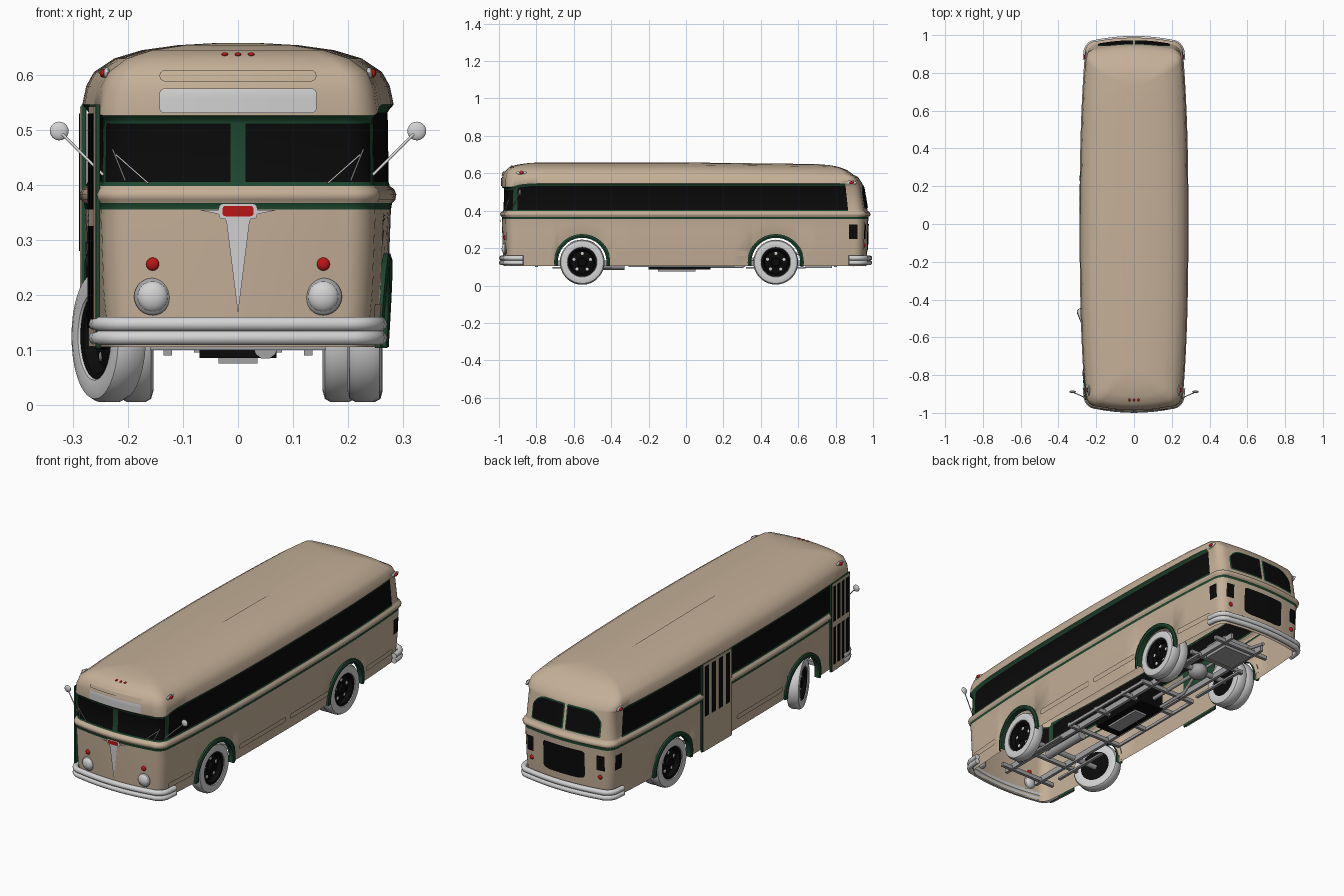
import bpy, bmesh, math
from mathutils import Vector, Matrix
from mathutils.bvhtree import BVHTree

if "Cube" in bpy.data.objects:
    bpy.data.objects.remove(bpy.data.objects["Cube"])

def material(name, rgb):
    m = bpy.data.materials.new(name)
    m.use_nodes = True
    m.diffuse_color = (*rgb, 1)
    m.node_tree.nodes["Principled BSDF"].inputs["Base Color"].default_value = (*rgb, 1)
    return m

TAN = material("tan paint", (0.55, 0.43, 0.31))
GREEN = material("dark green trim", (0.013, 0.065, 0.03))
BLACK = material("black glass", (0.003, 0.003, 0.003))
LIGHT = material("light grey", (0.65, 0.65, 0.65))
GREY = material("chassis grey", (0.36, 0.36, 0.37))
RED = material("red lamp", (0.5, 0.008, 0.008))

def finish(name, bm, mats, angle=35):
    bmesh.ops.recalc_face_normals(bm, faces=bm.faces)
    me = bpy.data.meshes.new(name)
    bm.to_mesh(me)
    for m in mats:
        me.materials.append(m)
    me.shade_smooth()
    me.set_sharp_from_angle(angle=math.radians(angle))
    ob = bpy.data.objects.new(name, me)
    bpy.context.collection.objects.link(ob)
    return ob

def box(name, x, y, z, mat):
    bm = bmesh.new()
    lo, hi = Vector((x[0], y[0], z[0])), Vector((x[1], y[1], z[1]))
    bmesh.ops.create_cube(bm, size=1, matrix=Matrix.Translation((lo + hi) / 2) @ Matrix.Diagonal((*(hi - lo), 1)))
    return finish(name, bm, [mat])

def ball(name, loc, size, mat):
    bm = bmesh.new()
    bmesh.ops.create_uvsphere(bm, u_segments=20, v_segments=12, radius=1,
                              matrix=Matrix.Translation(loc) @ Matrix.Diagonal((*size, 1)))
    return finish(name, bm, [mat], 60)

def tube(name, pts, r, mat):
    cu = bpy.data.curves.new(name, "CURVE")
    cu.dimensions, cu.bevel_depth, cu.bevel_resolution, cu.use_fill_caps = "3D", r, 3, True
    sp = cu.splines.new("POLY")
    sp.points.add(len(pts) - 1)
    for p, q in zip(sp.points, pts):
        p.co = (*q, 1)
    tmp = bpy.data.objects.new(name, cu)
    bm = bmesh.new()
    bpy.context.collection.objects.link(tmp)
    bm.from_mesh(tmp.evaluated_get(bpy.context.evaluated_depsgraph_get()).to_mesh())
    bpy.data.objects.remove(tmp)
    return finish(name, bm, [mat], 50)

def lathe(name, profile, mat, matrix, n=36):
    # Spins (radius, x) points around the x axis
    bm = bmesh.new()
    rings = [[bm.verts.new((x, r * math.cos(2 * math.pi * i / n), r * math.sin(2 * math.pi * i / n)))
              for i in range(n)] for r, x in profile]
    for a, b in zip(rings, rings[1:]):
        for i in range(n):
            bm.faces.new((a[i], a[i - 1], b[i - 1], b[i]))
    bmesh.ops.remove_doubles(bm, verts=bm.verts, dist=1e-5)
    bm.transform(matrix)
    return finish(name, bm, [mat], 40)

# Body shell: plan outline lofted through height rings
AXLES, WHEEL_Z, ARCH = (-0.555, 0.48), 0.125, 0.132

def side_u(y):
    return 1 - 0.1 * (abs(y) / 0.92) ** 2.5

def end_points(s):
    pts = [(u, s * (1 - 0.02 * (u / 0.7) ** 2)) for u in (0, 0.05, 0.2, 0.35, 0.5, 0.6)]
    for i in range(8):
        t = math.pi / 2 * i / 7
        pts.append((0.7 + 0.2 * math.sin(t), s * (0.92 + 0.06 * math.cos(t))))
    return pts

ys = {-0.9, -0.84, -0.78, -0.73, -0.3, -0.15, 0, 0.15, 0.25, 0.7, 0.78, 0.84, 0.885}
for c in AXLES:
    ys |= {c - ARCH - 0.001, c + ARCH + 0.001}
    ys |= {c + ARCH * math.cos(math.pi * i / 14) for i in range(15)}
half = end_points(-1) + [(side_u(y), y) for y in sorted(ys)] + end_points(1)[::-1]
loop = half + [(-u, y) for u, y in half[-2:0:-1]]

# z, half width, front length, rear length, band kind above the ring
RINGS = [(0.105, 0.262, 0.975, 0.965, "tan"), (0.2, 0.272, 0.98, 0.97, "tan"), (0.3, 0.276, 0.983, 0.972, "tan"),
         (0.355, 0.278, 0.985, 0.975, "green"), (0.367, 0.28, 0.985, 0.975, "tan"), (0.373, 0.286, 0.992, 0.985, "tan"),
         (0.383, 0.288, 0.994, 0.987, "tan"), (0.392, 0.284, 0.99, 0.982, "tan"), (0.398, 0.276, 0.978, 0.972, "frame"),
         (0.405, 0.274, 0.976, 0.97, "glass"), (0.532, 0.272, 0.972, 0.948, "frame"), (0.538, 0.276, 0.974, 0.946, "frame"),
         (0.546, 0.283, 0.984, 0.942, "tan"), (0.58, 0.276, 0.985, 0.92, "tan"), (0.605, 0.262, 0.975, 0.895, "tan"),
         (0.63, 0.225, 0.95, 0.86, "tan"), (0.645, 0.175, 0.91, 0.82, "tan"), (0.654, 0.11, 0.85, 0.78, "tan"),
         (0.658, 0.04, 0.79, 0.74, "tan")]

def place(u, y, ring):
    z, w, lf, lr, _ = ring
    end = lf if y < 0 else lr
    if z <= 0.355:
        zb = 0.105
        for c in AXLES:
            if abs(y - c) <= ARCH + 1e-6:
                zb = WHEEL_Z + math.sqrt(max(0, ARCH ** 2 - (y - c) ** 2))
        z = zb + (z - 0.105) / 0.25 * (0.355 - zb)
    elif 0.5 < z < 0.6:
        z -= 0.02 * min(1, max(0, (-y - 0.88) / 0.07)) * (0.5 if z > 0.56 else 1)
    elif z > 0.6:
        z -= 0.012 * max(0, y)
    if abs(y) > 0.7:
        y = math.copysign(0.7 + (abs(y) - 0.7) * (end - 0.7) / 0.3, y)
    return (w * u, y, z)

def paint(kind, u, y):
    if kind == "green":
        return 1
    if kind == "tan" or y > 0.885:
        return 0
    if kind == "frame":
        return 1
    return 2 if y > -0.915 or 0.05 < abs(u) < 0.88 else 1

bm = bmesh.new()
grid = [[bm.verts.new(place(u, y, r)) for u, y in loop] for r in RINGS]
for j, (a, b) in enumerate(zip(grid, grid[1:])):
    for i in range(len(loop)):
        f = bm.faces.new((a[i - 1], a[i], b[i], b[i - 1]))
        u, y = [(p + q) / 2 for p, q in zip(loop[i - 1], loop[i])]
        f.material_index = paint(RINGS[j][4], u, y)
bm.faces.new(grid[-1])
bmesh.ops.recalc_face_normals(bm, faces=bm.faces)
SKIN = BVHTree.FromBMesh(bm)
finish("body_shell", bm, [TAN, GREEN, BLACK], 50)

AIM = {"front": (0, 1, 0), "rear": (0, -1, 0), "left": (-1, 0, 0), "right": (1, 0, 0)}

def on_skin(side, a, b, off=0.0):
    d = Vector(AIM[side])
    start = Vector((0, a, b)) if d.x else Vector((a, 0, b))
    return SKIN.ray_cast(start - d * 2, d)[0] - d * off

def patch(name, side, a0, a1, lo, hi, mat, r=0.0, off=0.004, n=20, m=5):
    # Thin plate following the body; lo and hi may be numbers or functions of a
    bm = bmesh.new()
    cols = []
    for i in range(n + 1):
        a = (a0 + a1) / 2 - (a1 - a0) / 2 * math.cos(math.pi * i / n)
        d = max(0, r - min(a - a0, a1 - a))
        cut = r - math.sqrt(max(0, r * r - d * d))
        p = (lo(a) if callable(lo) else lo) + cut
        q = (hi(a) if callable(hi) else hi) - cut
        cols.append([bm.verts.new(on_skin(side, a, p + (q - p) * k / m, off)) for k in range(m + 1)])
    for c, e in zip(cols, cols[1:]):
        for k in range(m):
            bm.faces.new((c[k], e[k], e[k + 1], c[k + 1]))
    return finish(name, bm, [mat])

# Front details
patch("destination_sign", "front", -0.143, 0.143, 0.531, 0.575, LIGHT, 0.008)
patch("front_roof_moulding", "front", -0.143, 0.143, 0.588, 0.609, TAN, 0.0104, 0.006)
patch("front_spear", "front", -0.068, 0.068, lambda x: min(0.165 + 8 * abs(x), 0.34 + 0.2 * abs(x)),
      0.354, LIGHT, 0, 0.006, 40)
patch("badge_back", "front", -0.035, 0.035, 0.338, 0.366, LIGHT, 0.008, 0.008)
patch("badge_red", "front", -0.028, 0.028, 0.343, 0.362, RED, 0.005, 0.01)
for x in (-0.024, 0, 0.024):
    ball("roof_marker", on_skin("front", x, 0.637), (0.006, 0.008, 0.004), RED)
for s, side in ((1, "left"), (-1, "right")):
    p = on_skin("front", s * 0.155, 0.197)
    ball("headlight_rim", p, (0.034, 0.01, 0.034), GREY)
    ball("headlight_lens", p, (0.029, 0.018, 0.029), LIGHT)
    ball("turn_signal", on_skin("front", s * 0.155, 0.256), (0.012, 0.008, 0.012), RED)
    for top, low in (((0.228, 0.465), (0.205, 0.408)), ((0.222, 0.455), (0.163, 0.403))):
        tube("wiper", [on_skin("front", s * a, b, 0.006) for a, b in (top, low)], 0.0015, LIGHT)
    tube("mirror_arm", [(s * 0.245, -0.925, 0.418), (s * 0.325, -0.89, 0.498)], 0.0025, LIGHT)
    ball("mirror", (s * 0.325, -0.888, 0.498), (0.017, 0.007, 0.017), LIGHT)
    # Side lamps, rear lamps and rear windows
    for y, z in ((-0.88, 0.603), (0.885, 0.55)):
        p = on_skin(side, y, z)
        ball("lamp_base", p, (0.006, 0.028, 0.011), LIGHT)
        ball("side_lamp", p + Vector((s * 0.006, 0, 0)), (0.007, 0.012, 0.008), RED)
    ball("tail_lamp", on_skin("rear", s * 0.19, 0.215), (0.011, 0.008, 0.011), RED)
    for nm, mat, g, off in (("rear_window_frame", GREEN, 0.006, 0.003), ("rear_window", BLACK, 0, 0.005)):
        inner, outer = 0.012 - g, 0.185 + g
        patch(nm, "rear", *sorted((s * inner, s * outer)), 0.418 - g,
              lambda x: 0.528 + g - 0.05 * max(0, (abs(x) - 0.1) / 0.09) ** 3, mat, 0.006, off)
    patch("rear_vent", "rear", *sorted((s * 0.175, s * 0.215)), 0.25, 0.325, BLACK)
    patch("side_vent", side, 0.872, 0.917, 0.25, 0.325, BLACK)
    # Lower side mouldings
    for y0, y1 in ((-0.91, -0.73), (-0.38, -0.01), (0.02, 0.33), (0.64, 0.87)):
        if s > 0 or -0.5 < y0 < 0:
            patch("side_moulding", side, y0, y1, 0.157, 0.184, TAN, 0.013, 0.006)
    # Wheel arch trims
    for c in AXLES:
        bm = bmesh.new()
        rows = []
        for i in range(29):
            t = math.pi * (i / 28 * 1.09 - 0.045)
            row = []
            for r, off in ((0.130, -0.02), (0.130, 0.007), (0.139, 0.01), (0.150, 0.006), (0.150, -0.004)):
                y, z = c + r * math.cos(t), WHEEL_Z + r * math.sin(t)
                row.append(bm.verts.new((s * (0.262 + 0.06 * min(0.2, z - 0.1) + off) * side_u(y) + s * 0.004, y, z)))
            rows.append(row)
        for a, b in zip(rows, rows[1:]):
            for k in range(4):
                bm.faces.new((a[k], a[k + 1], b[k + 1], b[k]))
        finish("wheel_arch_trim", bm, [GREEN])
patch("engine_grille", "rear", -0.115, 0.115, lambda x: 0.19 + 0.25 * max(0, abs(x) - 0.08), 0.33, BLACK, 0.012)

# Bumpers: two stacked bars wrapping each end
for s, reach in ((-1, 0.986), (1, 0.982)):
    arc = [(u * 0.283, y * reach) for u, y in end_points(s)] + [(0.258, s * 0.87)]
    path = [(-x, y) for x, y in arc[:0:-1]] + arc
    for z in (0.122, 0.147):
        tube("bumper_bar", [(x, y, z) for x, y in path], 0.0135, LIGHT)

# Passenger doors on the right side
def door_panel(name, y0, y1, z0, z1, line, off, mat):
    (ya, xa), (yb, xb) = line
    bm = bmesh.new()
    xs = [-(xa + (xb - xa) * (y - ya) / (yb - ya)) for y in (y0, y1)]
    out = [bm.verts.new((xs[i] - off, y, z)) for i, y, z in ((0, y0, z0), (1, y1, z0), (1, y1, z1), (0, y0, z1))]
    f = bm.faces.new(out)
    ext = bmesh.ops.extrude_face_region(bm, geom=[f])["geom"]
    bmesh.ops.translate(bm, verts=[v for v in ext if isinstance(v, bmesh.types.BMVert)], vec=(0.008, 0, 0))
    finish(name, bm, [mat])

for nm, y0, y1, line, count, rows in (
        ("middle_door", 0.05, 0.27, ((0.05, 0.287), (0.27, 0.286)), 4, ((0.28, 0.53),)),
        ("front_door", -0.925, -0.775, ((-0.925, 0.262), (-0.775, 0.272)), 4, ((0.14, 0.325), (0.355, 0.53)))):
    door_panel(nm + "_frame", y0 - 0.008, y1 + 0.008, 0.106, 0.546, line, -0.003, GREEN)
    door_panel(nm, y0, y1, 0.106, 0.543, line, 0, TAN)
    step = (y1 - y0) / count
    for i in range(count):
        for z0, z1 in rows:
            door_panel(nm + "_window", y0 + (i + 0.22) * step, y0 + (i + 0.78) * step, z0, z1, line, 0.002, BLACK)

# Wheels
TYRE = [(0.076, 0.02), (0.08, 0.028), (0.1, 0.031), (0.114, 0.027), (0.12, 0.016),
        (0.12, -0.016), (0.114, -0.027), (0.1, -0.031), (0.076, -0.026)]
RIM = [(0, 0.018), (0.02, 0.018), (0.026, 0.008), (0.06, 0.002), (0.068, 0.022), (0.078, 0.024), (0.077, -0.024), (0, -0.015)]

def wheel(name, x, y, steer=0):
    flip = Matrix.Rotation(math.pi if x < 0 else 0, 4, "Z")
    mat = Matrix.Translation((x, y, WHEEL_Z)) @ Matrix.Rotation(math.radians(steer), 4, "Z") @ flip
    lathe(name + "_tyre", TYRE, LIGHT, mat)
    lathe(name + "_rim", RIM, BLACK, mat)
    for k in range(5):
        t = 2 * math.pi * k / 5 + 0.3
        ball(name + "_rim_hole", mat @ Vector((0.005, 0.046 * math.cos(t), 0.046 * math.sin(t))),
             (0.003, 0.009, 0.009), LIGHT)

wheel("front_left_wheel", 0.23, AXLES[0])
wheel("front_right_wheel", -0.235, AXLES[0], 22)
for s in (1, -1):
    wheel("rear_outer_wheel", s * 0.232, AXLES[1])
    wheel("rear_inner_wheel", s * 0.185, AXLES[1])

# Chassis
for s in (1, -1):
    box("frame_rail", sorted((s * 0.085, s * 0.1)), (-0.85, 0.85), (0.105, 0.135), GREY)
    for c in AXLES:
        box("leaf_spring", sorted((s * 0.12, s * 0.135)), (c - 0.16, c + 0.16), (0.09, 0.1), GREY)
    box("outrigger_frame", sorted((s * 0.15, s * 0.16)), (-0.3, 0.25), (0.1, 0.115), GREY)
for y in (-0.8, -0.62, -0.3, -0.1, 0.1, 0.25, 0.62, 0.8):
    box("cross_member", (-0.16, 0.16), (y - 0.008, y + 0.008), (0.1, 0.12), GREY)
for c in AXLES:
    tube("axle", [(-0.22, c, WHEEL_Z), (0.22, c, WHEEL_Z)], 0.014, GREY)
ball("differential", (0, AXLES[1], 0.12), (0.045, 0.05, 0.04), GREY)
tube("drive_shaft", [(0, 0.15, 0.115), (0, 0.45, 0.118)], 0.01, GREY)
tube("exhaust_pipe", [(-0.06, -0.1, 0.1), (-0.06, 0.3, 0.1), (-0.06, 0.4, 0.17), (-0.06, 0.6, 0.17), (-0.06, 0.9, 0.11)], 0.008, GREY)
tube("muffler", [(0.05, -0.58, 0.105), (0.05, -0.33, 0.105)], 0.022, GREY)
box("engine_block", (-0.07, 0.07), (-0.2, 0.13), (0.085, 0.19), BLACK)
box("oil_pan", (-0.035, 0.035), (-0.15, 0.05), (0.075, 0.09), GREY)
box("fuel_tank", (-0.08, 0.08), (0.64, 0.78), (0.095, 0.16), GREY)
